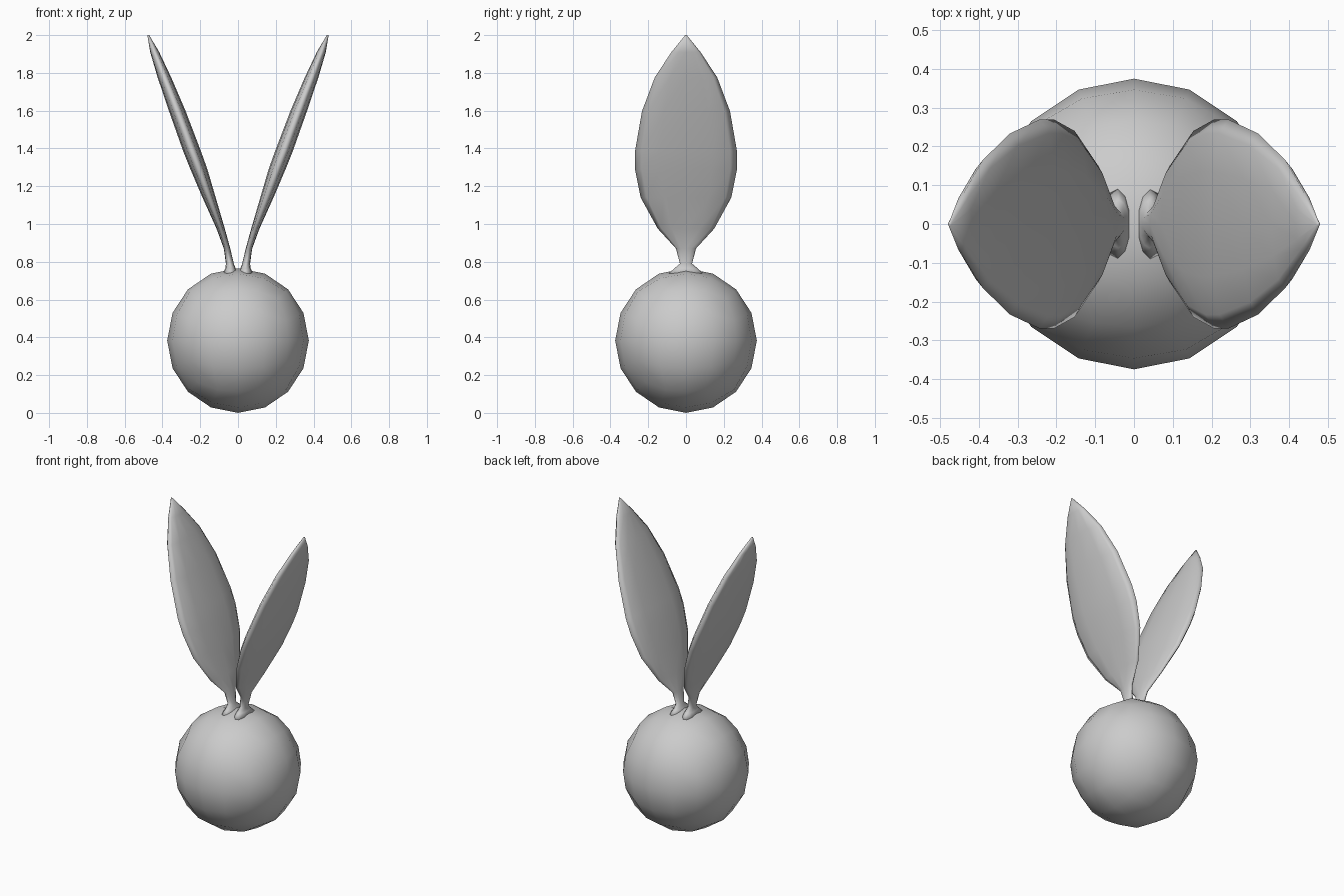
import bpy, bmesh, math
from mathutils import Vector

if "Cube" in bpy.data.objects:
    bpy.data.objects.remove(bpy.data.objects["Cube"])


def add_object(name, bm):
    bmesh.ops.recalc_face_normals(bm, faces=bm.faces)
    mesh = bpy.data.meshes.new(name)
    bm.to_mesh(mesh)
    bm.free()
    mesh.shade_smooth()
    ob = bpy.data.objects.new(name, mesh)
    bpy.context.collection.objects.link(ob)
    return ob


# Round head: a cube split 4 x 4 per side and inflated to a ball
bm = bmesh.new()
bmesh.ops.create_cube(bm, size=2)
bmesh.ops.subdivide_edges(bm, edges=bm.edges, cuts=3, use_grid_fill=True)
for v in bm.verts:
    d = Vector([math.tan(c * math.pi / 4) for c in v.co]).normalized()
    v.co = (d.x * 0.375, d.y * 0.375, 0.383 + d.z * 0.383)
add_object("head", bm)

# Ear rings: height, centre x, half thickness in x, half width in y
RINGS = [
    (0.73, 0.042, 0.045, 0.100),
    (0.765, 0.040, 0.027, 0.062),
    (0.79, 0.043, 0.021, 0.032),
    (0.87, 0.058, 0.017, 0.053),
    (0.976, 0.092, 0.022, 0.150),
    (1.14, 0.153, 0.035, 0.240),
    (1.29, 0.207, 0.045, 0.270),
    (1.385, 0.243, 0.047, 0.270),
    (1.597, 0.321, 0.044, 0.233),
    (1.777, 0.390, 0.036, 0.165),
    (1.91, 0.441, 0.024, 0.077),
    (2.0, 0.475, 0.005, 0.004),
]
SIDES = 12


def ear(name, side):
    bm = bmesh.new()
    loops = []
    for z, cx, hx, hy in RINGS:
        loop = []
        for i in range(SIDES):
            a = 2 * math.pi * i / SIDES
            loop.append(bm.verts.new((side * (cx + hx * math.cos(a)), hy * math.sin(a), z)))
        loops.append(loop)
    for lo, hi in zip(loops, loops[1:]):
        for i in range(SIDES):
            j = (i + 1) % SIDES
            bm.faces.new((lo[i], lo[j], hi[j], hi[i]))
    bm.faces.new(loops[0])
    bm.faces.new(loops[-1])
    return add_object(name, bm)


# Pair of leaf-shaped ears
ear("ear_left", -1)
ear("ear_right", 1)
